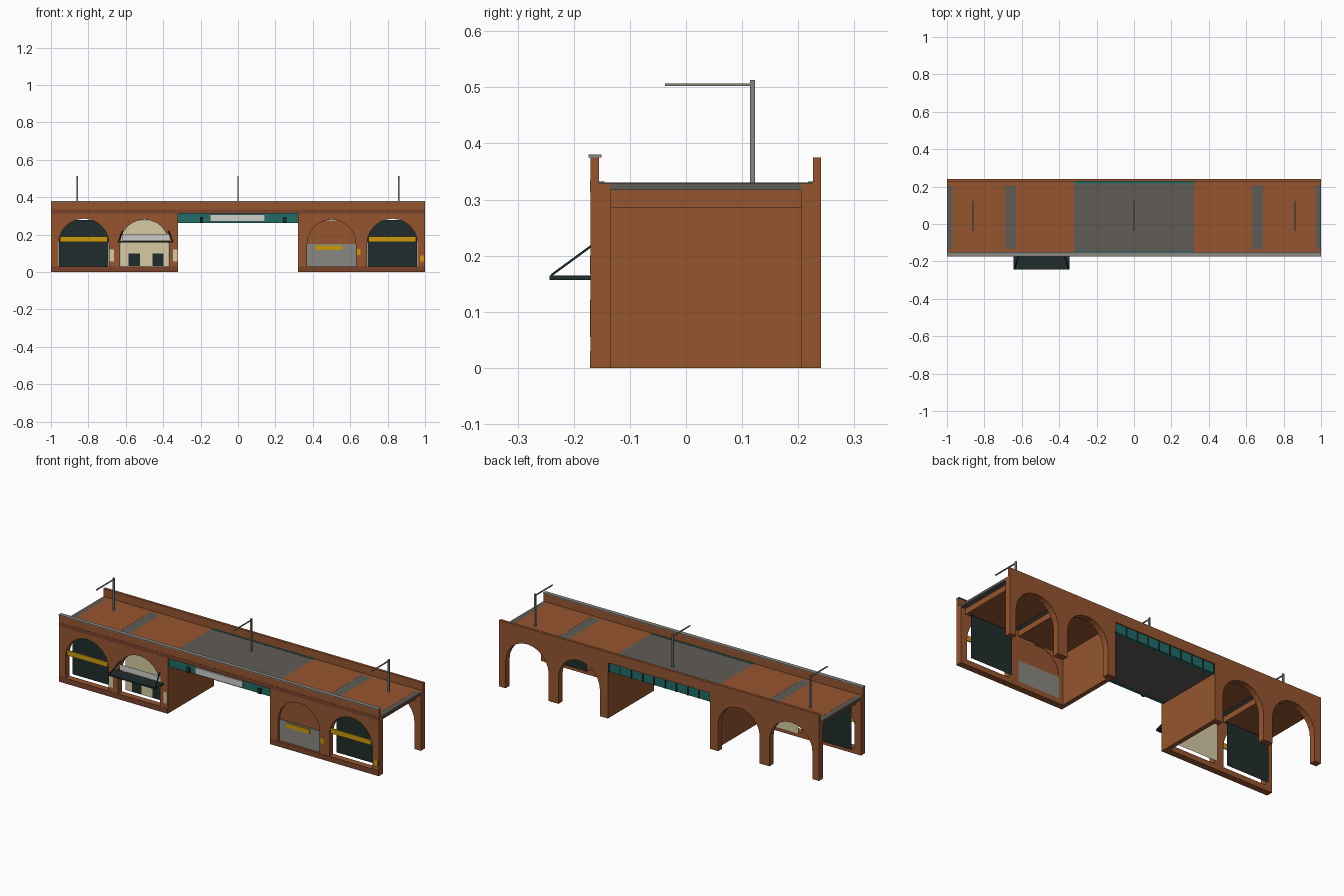
import bpy, bmesh, math

if "Cube" in bpy.data.objects:
    bpy.data.objects.remove(bpy.data.objects["Cube"])


def material(name, r, g, b):
    m = bpy.data.materials.new(name)
    lin = [((c / 255 + 0.055) / 1.055) ** 2.4 for c in (r, g, b)]
    m.diffuse_color = (*lin, 1)
    m.use_nodes = True
    m.node_tree.nodes["Principled BSDF"].inputs["Base Color"].default_value = m.diffuse_color
    return m


BRICK = material("brick", 150, 85, 48)
DARK_BRICK = material("dark_brick", 123, 68, 43)
BLACK = material("near_black", 33, 44, 44)
CREAM = material("cream", 214, 203, 164)
ASPHALT = material("asphalt", 96, 91, 85)
CONCRETE = material("concrete", 138, 135, 128)
GOLD = material("gold", 204, 154, 12)
TEAL = material("teal", 33, 108, 103)
PALE = material("pale_grey", 206, 206, 202)

FRONT, FRONT_IN, BACK_IN, BACK = -0.17, -0.135, 0.205, 0.241
SPRING = 0.15
SHOP_Y = -0.11
ARCHES = ((0.37, 0.63), (0.69, 0.96))


def finish(name, bm, mat):
    bmesh.ops.recalc_face_normals(bm, faces=bm.faces)
    me = bpy.data.meshes.new(name)
    bm.to_mesh(me)
    bm.free()
    me.materials.append(mat)
    ob = bpy.data.objects.new(name, me)
    bpy.context.collection.objects.link(ob)
    return ob


def box(name, x, y, z, mat):
    bm = bmesh.new()
    bmesh.ops.create_cube(bm, size=1)
    for v in bm.verts:
        for i, (a, b) in enumerate((x, y, z)):
            v.co[i] = a if v.co[i] < 0 else b
    return finish(name, bm, mat)


def sheet(name, x, z, y, mat):
    """Upright single-face panel facing the front."""
    bm = bmesh.new()
    bm.faces.new([bm.verts.new((a, y, b)) for a, b in
                  ((x[0], z[0]), (x[1], z[0]), (x[1], z[1]), (x[0], z[1]))])
    me = bpy.data.meshes.new(name)
    bm.to_mesh(me)
    bm.free()
    me.materials.append(mat)
    bpy.context.collection.objects.link(bpy.data.objects.new(name, me))


def extrude_y(name, pts, y0, y1, mat):
    """Solid from an x-z outline."""
    bm = bmesh.new()
    face = bm.faces.new([bm.verts.new((x, y0, z)) for x, z in pts])
    new = bmesh.ops.extrude_face_region(bm, geom=[face])["geom"]
    bmesh.ops.translate(bm, vec=(0, y1 - y0, 0),
                        verts=[g for g in new if isinstance(g, bmesh.types.BMVert)])
    return finish(name, bm, mat)


def arc(a, b, n=12):
    """Half circle points from x=a over the top to x=b."""
    c, r = (a + b) / 2, (b - a) / 2
    return [(c - r * math.cos(math.pi * i / n), SPRING + r * math.sin(math.pi * i / n))
            for i in range(n + 1)]


def arch_wall(name, s, y0, y1, z0):
    pts = [(0.32, z0)]
    for a, b in ARCHES:
        pts += [(a, z0)] + arc(a, b) + [(b, z0)]
    pts += [(1, z0), (1, 0.33), (0.32, 0.33)]
    extrude_y(name, [(s * x, z) for x, z in pts], y0, y1, BRICK)


def plate(name, x, z, mat, t=0.0015):
    return box(name, x, (FRONT - t, FRONT), z, mat)


# Arched walls, bases, vault blocks and abutments on both sides
for s, side in ((-1, "left"), (1, "right")):
    def span(a, b):
        return tuple(sorted((s * a, s * b)))
    arch_wall("front_wall_" + side, s, FRONT, FRONT_IN, 0.03)
    arch_wall("back_wall_" + side, s, BACK_IN, BACK, 0)
    box("wall_base_" + side, span(0.32, 1), (FRONT, FRONT_IN), (0, 0.03), BRICK)
    plate("base_band_" + side, span(0.32, 1), (0, 0.03), DARK_BRICK, t=0.001)
    box("abutment_" + side, span(0.32, 0.345), (FRONT_IN, BACK_IN), (0, 0.317), BRICK)
    for i, (a, b) in enumerate(((0.32, 0.63), (0.69, 0.97))):
        box(f"vault_{side}_{i}", span(a, b), (FRONT_IN, BACK_IN), (0.285, 0.3305), BRICK)

# Deck, parapets and coping
box("deck", (-1, 1), (FRONT_IN, BACK_IN), (0.317, 0.33), ASPHALT)
box("bridge_deck", (-0.32, 0.32), (-0.145, 0.217), (0.264, 0.3305), ASPHALT)
box("front_parapet", (-1, 1), (FRONT, -0.155), (0.33, 0.375), BRICK)
box("back_parapet", (-1, 1), (0.226, BACK), (0.33, 0.375), BRICK)
box("front_coping", (-1, 1), (-0.174, -0.151), (0.375, 0.38), CONCRETE)
plate("string_course", (-1, 1), (0.313, 0.334), DARK_BRICK, t=0.001)
box("front_lintel", (-0.32, 0.32), (FRONT, -0.155), (0.315, 0.33), BRICK)
box("back_lintel", (-0.32, 0.32), (0.226, BACK), (0.315, 0.33), BRICK)

# Bridge girders, with dark ribs at the back
box("front_girder", (-0.32, 0.32), (-0.16, -0.145), (0.263, 0.332), TEAL)
box("back_girder", (-0.32, 0.32), (0.217, 0.235), (0.263, 0.315), TEAL)
box("back_girder_top", (-0.32, 0.32), (0.217, 0.226), (0.315, 0.332), TEAL)
for i in range(10):
    x = -0.317 + i * 0.634 / 9
    box(f"girder_rib_{i}", (x - 0.003, x + 0.003), (0.235, 0.239), (0.263, 0.315), BLACK)

# Bridge banner and hanging lamps
box("banner", (-0.15, 0.145), (-0.169, -0.16), (0.27, 0.306), PALE)
for x in (-0.195, 0.25):
    box("bridge_lamp", (x - 0.009, x + 0.009), (-0.1695, -0.16), (0.264, 0.293), BLACK)

# Outer shop fronts with gold signs
for a, b in ((-0.96, -0.69), (0.69, 0.96)):
    sheet("dark_shopfront", (a + 0.002, b - 0.002), (0.03, 0.277), SHOP_Y, BLACK)
    box("shop_sign", (a + 0.008, b - 0.008), (-0.1695, -0.163), (0.161, 0.19), GOLD)

# Cream shop front with doors, sign and awning
sheet("cream_shopfront", (-0.628, -0.372), (0.03, 0.275), SHOP_Y, CREAM)
for x in (-0.585, -0.457):
    sheet("shop_door", (x, x + 0.06), (0.031, 0.1), SHOP_Y - 0.002, BLACK)
plate("awning_sign", (-0.62, -0.365), (0.167, 0.2), PALE)
box("awning", (-0.643, -0.345), (-0.243, FRONT), (0.157, 0.165), BLACK)
for x, lean in ((-0.642, 0.022), (-0.352, -0.022)):
    strut = box("awning_strut", (x, x + 0.006), (-0.241, FRONT), (0.162, 0.167), BLACK)
    for v in strut.data.vertices:
        if v.co.y > -0.2:
            v.co.z += 0.052
            v.co.x += lean

# Bricked-up arch with a rendered lower wall
infill = [(0.37, 0.15)] + arc(0.37, 0.63)[1:-1] + [(0.63, 0.15)]
extrude_y("arch_infill", [(x, min(z, 0.276)) for x, z in infill], -0.155, -0.137, BRICK)
box("rendered_wall", (0.37, 0.63), (-0.158, -0.136), (0.03, 0.15), CONCRETE)
box("rendered_wall_sign", (0.415, 0.56), (-0.162, -0.158), (0.117, 0.142), GOLD)

# Wall posters and notices
for x in (-0.686, -0.347):
    plate("poster", (x, x + 0.024), (0.055, 0.12), CREAM)
plate("notice", (0.635, 0.655), (0.09, 0.122), GOLD)
plate("notice", (0.972, 0.994), (0.055, 0.088), GOLD)

# Masts with arms
for x in (-0.86, 0, 0.86):
    box("mast", (x - 0.004, x + 0.004), (0.114, 0.123), (0.33, 0.513), CONCRETE)
    box("mast_arm", (x - 0.003, x + 0.003), (-0.037, 0.114), (0.502, 0.507), CONCRETE)
